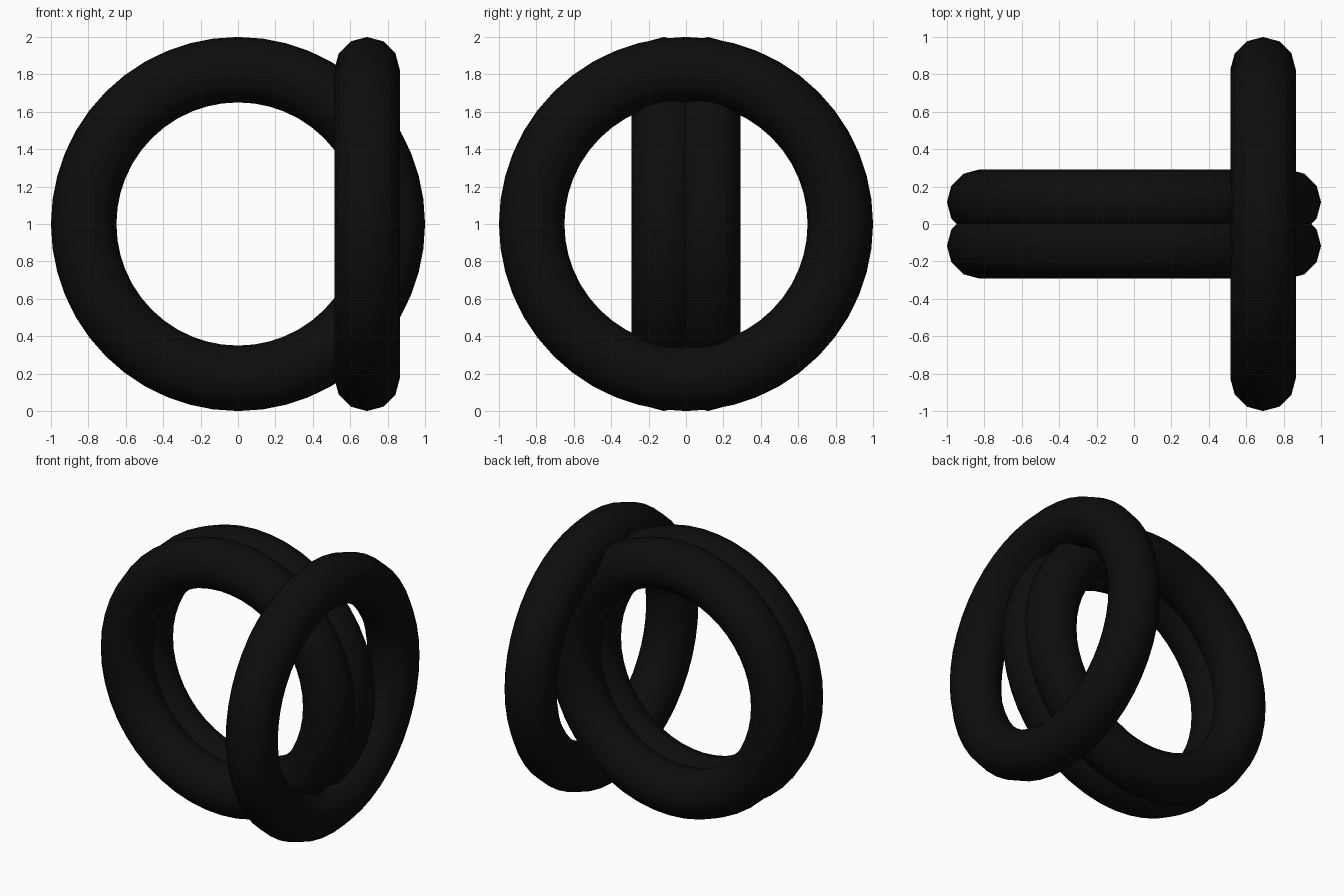
import bpy
from math import pi

if "Cube" in bpy.data.objects:
    bpy.data.objects.remove(bpy.data.objects["Cube"])

# near-black shared material
black = bpy.data.materials.new("black")
black.diffuse_color = (0.004, 0.004, 0.004, 1)
black.use_nodes = True
black.node_tree.nodes["Principled BSDF"].inputs["Base Color"].default_value = black.diffuse_color


def ring(name, location, rotation):
    bpy.ops.mesh.primitive_torus_add(
        major_segments=48, minor_segments=12,
        major_radius=0.825, minor_radius=0.175,
        location=location, rotation=rotation)
    obj = bpy.context.object
    obj.name = name
    obj.data.materials.append(black)
    bpy.ops.object.shade_smooth()


# pair of rings side by side, facing the front
for name, y in (("front_ring", -0.117), ("back_ring", 0.117)):
    ring(name, (0, y, 1), (pi / 2, 0, 0))

# third ring linked through the pair, facing sideways
ring("cross_ring", (0.69, 0, 1), (0, pi / 2, 0))
